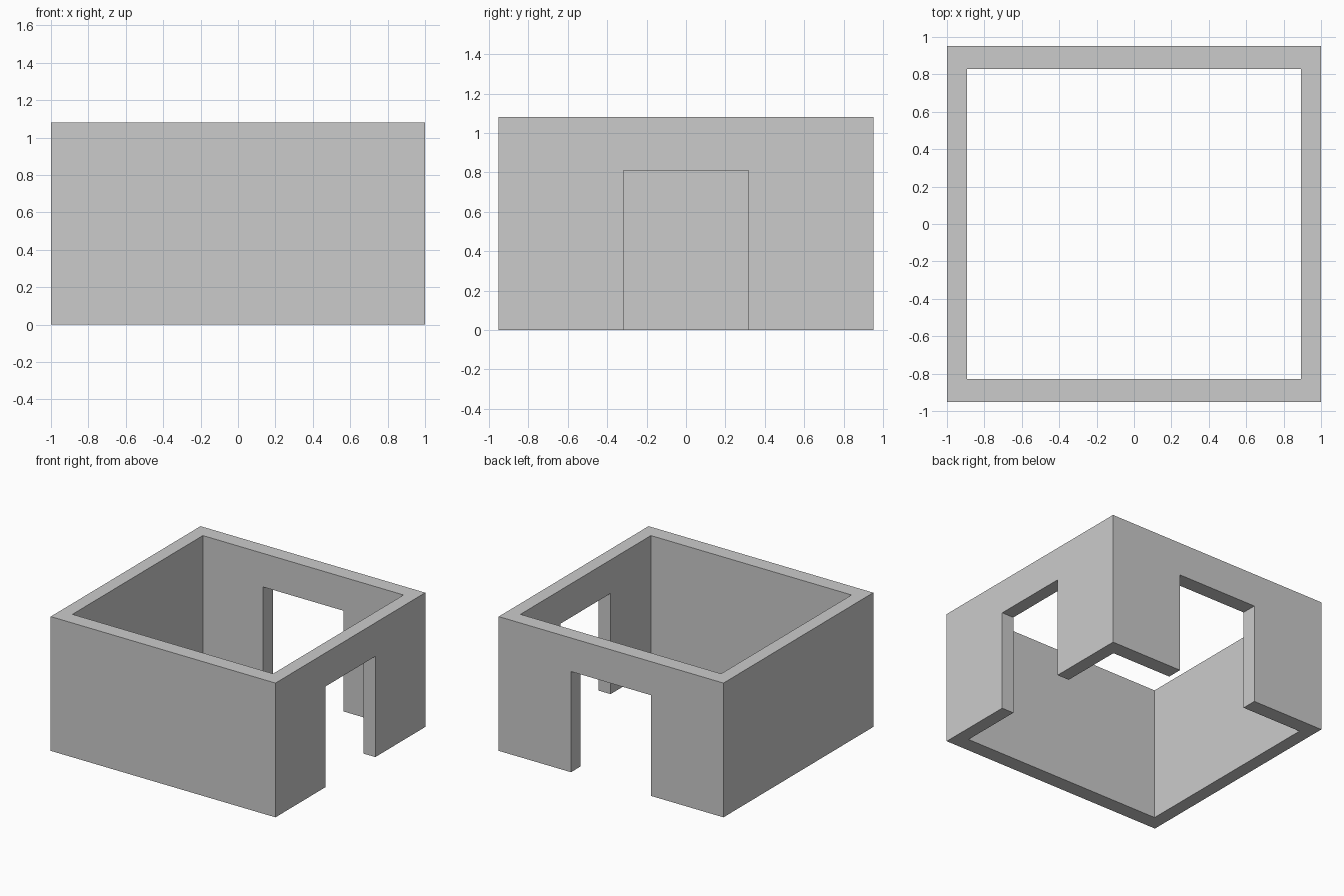
import bpy

if "Cube" in bpy.data.objects:
    bpy.data.objects.remove(bpy.data.objects["Cube"])


def box(name, x, y, z):
    """Box spanning the given (min, max) ranges."""
    lo, hi = zip(x, y, z)
    bpy.ops.mesh.primitive_cube_add(
        size=1, location=[(a + b) / 2 for a, b in zip(lo, hi)])
    ob = bpy.context.object
    ob.name = name
    ob.scale = [b - a for a, b in zip(lo, hi)]
    bpy.ops.object.transform_apply(location=False, rotation=False, scale=True)
    return ob


HEIGHT, DOOR_TOP = 1.08, 0.81

# Outer block of the room
walls = box("walls", (-1, 1), (-0.952, 0.952), (0, HEIGHT))

# Open interior, doorway in the right wall, doorway in the back wall
cutters = [
    box("interior_cutter", (-0.893, 0.893), (-0.829, 0.829), (-0.2, HEIGHT + 0.2)),
    box("right_door_cutter", (0.5, 1.2), (-0.317, 0.317), (-0.1, DOOR_TOP)),
    box("back_door_cutter", (-0.357, 0.357), (0.5, 1.2), (-0.1, DOOR_TOP)),
]
for cutter in cutters:
    mod = walls.modifiers.new(cutter.name, 'BOOLEAN')
    mod.operation = 'DIFFERENCE'
    mod.solver = 'EXACT'
    mod.object = cutter
    cutter.hide_render = True
    cutter.display_type = 'WIRE'
